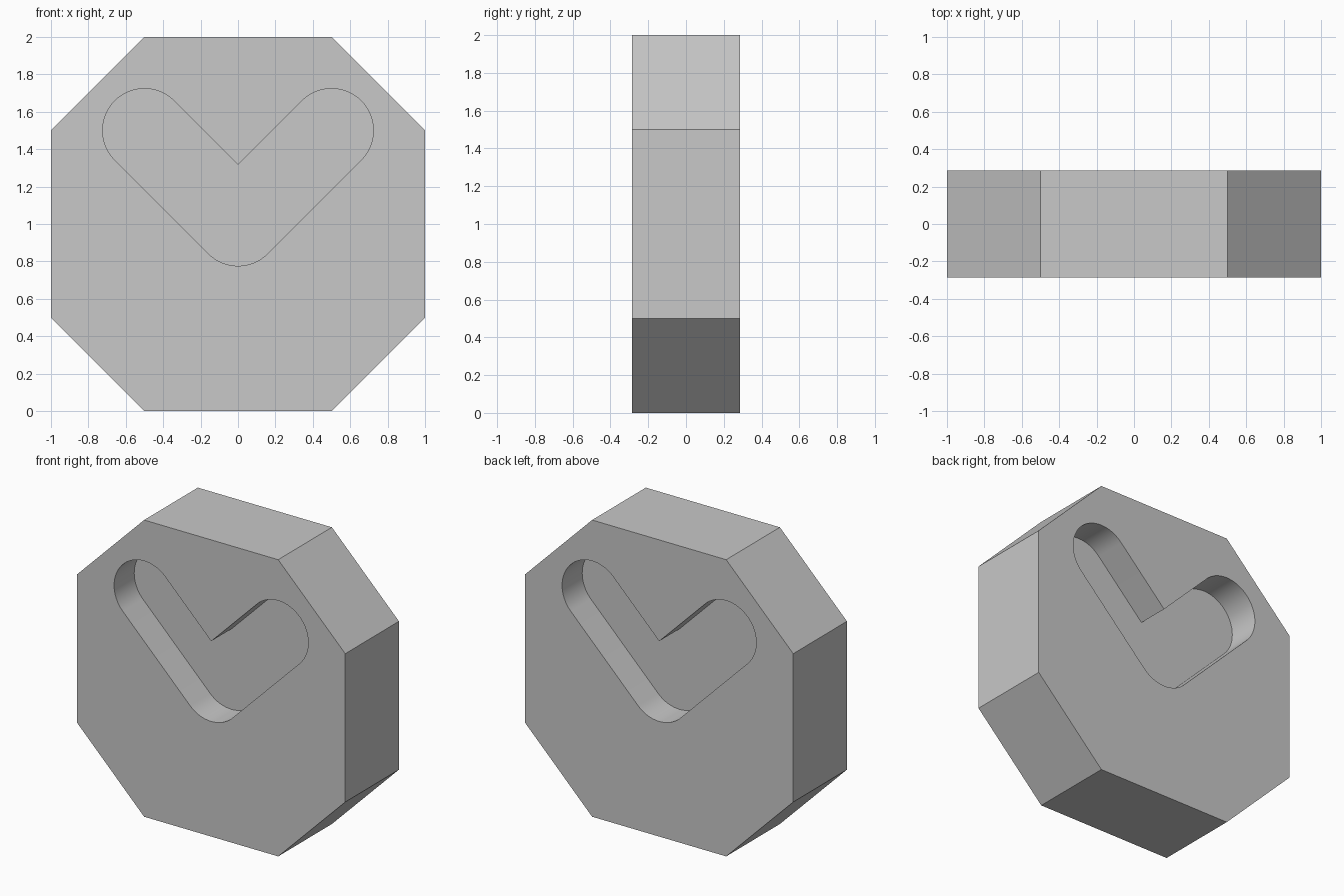
import bpy
import bmesh
from math import cos, sin, radians

cube = bpy.data.objects.get("Cube")
if cube:
    bpy.data.objects.remove(cube, do_unlink=True)

HALF_DEPTH = 0.286   # half the slab thickness
HALF_WEB = 0.0715    # half the wall left between the two recesses
RADIUS = 0.224       # half the width of a groove arm

grey = bpy.data.materials.new("plain_grey")
grey.use_nodes = True
colour = (0.58, 0.58, 0.58, 1)
grey.diffuse_color = colour
grey.node_tree.nodes["Principled BSDF"].inputs["Base Color"].default_value = colour


def add_prism(bm, profile, y0, y1):
    """Extrude an x-z outline from y0 to y1."""
    face = bm.faces.new([bm.verts.new((x, y0, z)) for x, z in profile])
    new = bmesh.ops.extrude_face_region(bm, geom=[face], use_keep_orig=True)["geom"]
    verts = [g for g in new if isinstance(g, bmesh.types.BMVert)]
    bmesh.ops.translate(bm, verts=verts, vec=(0, y1 - y0, 0))


def make_object(name, bm):
    bmesh.ops.recalc_face_normals(bm, faces=bm.faces)
    mesh = bpy.data.meshes.new(name)
    bm.to_mesh(mesh)
    bm.free()
    mesh.materials.append(grey)
    obj = bpy.data.objects.new(name, mesh)
    bpy.context.collection.objects.link(obj)
    return obj


def arc(cx, cz, start, end, steps):
    angles = [radians(start + (end - start) * i / steps) for i in range(steps + 1)]
    return [(cx + RADIUS * cos(a), cz + RADIUS * sin(a)) for a in angles]


# Eight-sided slab
octagon = [(-0.5, 0), (0.5, 0), (1, 0.5), (1, 1.5),
           (0.5, 2), (-0.5, 2), (-1, 1.5), (-1, 0.5)]
bm = bmesh.new()
add_prism(bm, octagon, -HALF_DEPTH, HALF_DEPTH)
slab = make_object("octagonal_slab", bm)

# V-shaped recess with rounded ends, cut into the front and the back
groove = (arc(0, 1, 225, 315, 16) + arc(0.5, 1.5, -45, 135, 32)
          + [(0, 1 + RADIUS * 2 ** 0.5)] + arc(-0.5, 1.5, 45, 225, 32))
bm = bmesh.new()
for side in (-1, 1):
    add_prism(bm, groove, side * HALF_WEB, side * (HALF_DEPTH + 0.1))
cutter = make_object("groove_cutter", bm)
cutter.hide_render = True

cut = slab.modifiers.new("grooves", "BOOLEAN")
cut.operation = "DIFFERENCE"
cut.solver = "EXACT"
cut.object = cutter

bpy.ops.object.select_all(action="DESELECT")
slab.select_set(True)
bpy.context.view_layer.objects.active = slab
bpy.ops.object.modifier_apply(modifier=cut.name)
bpy.data.objects.remove(cutter, do_unlink=True)
bpy.ops.object.shade_smooth_by_angle(angle=radians(30))
